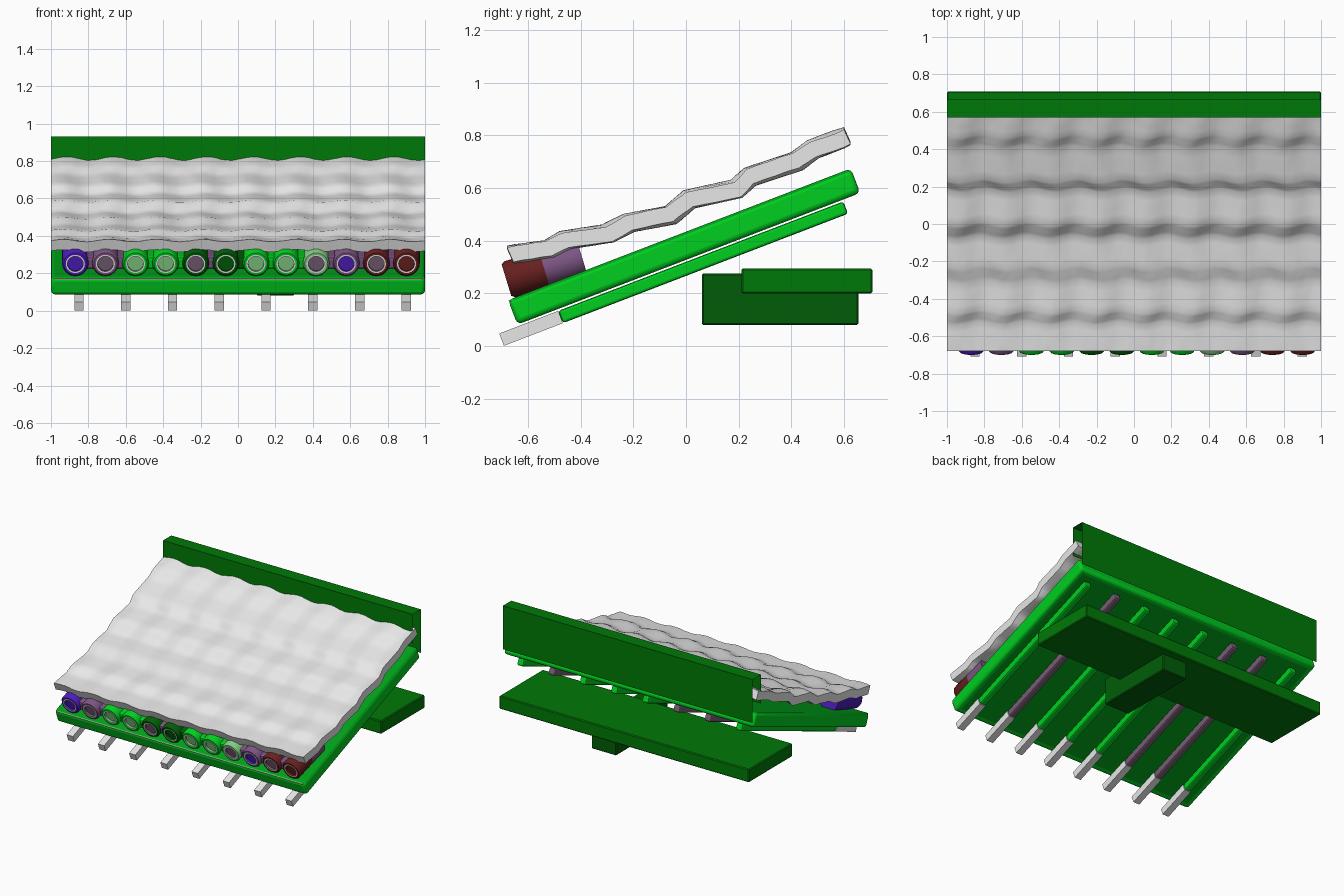
import bpy, bmesh, math, random
from mathutils import Matrix

random.seed(4)
if "Cube" in bpy.data.objects:
    bpy.data.objects.remove(bpy.data.objects["Cube"])


def material(name, rgb):
    m = bpy.data.materials.new(name)
    m.use_nodes = True
    m.diffuse_color = (*rgb, 1)
    m.node_tree.nodes["Principled BSDF"].inputs["Base Color"].default_value = (*rgb, 1)
    return m


GREEN = material("bright green", (0, 0.62, 0.014))
PANEL = material("panel green", (0, 0.36, 0.01))
DARK = material("dark green", (0, 0.19, 0.002))
DEEP = material("deep green", (0, 0.11, 0.002))
PALE = material("pale green", (0.22, 0.6, 0.22))
GREY = material("light grey", (0.8, 0.8, 0.8))
PURPLE = material("dull purple", (0.2, 0.09, 0.23))
MAUVE = material("grey mauve", (0.18, 0.11, 0.17))
BROWN = material("dark red", (0.14, 0.014, 0.014))
BLUE = material("violet blue", (0.075, 0.012, 0.5))

PITCH = math.radians(21)


def finish(name, bm, mats, loc=(0, 0, 0), tilt=0, smooth=False):
    bmesh.ops.recalc_face_normals(bm, faces=bm.faces)
    me = bpy.data.meshes.new(name)
    bm.to_mesh(me)
    bm.free()
    ob = bpy.data.objects.new(name, me)
    bpy.context.collection.objects.link(ob)
    for m in mats:
        me.materials.append(m)
    ob.location = loc
    ob.rotation_euler.x = tilt
    if smooth:
        for o in bpy.context.selected_objects:
            o.select_set(False)
        ob.select_set(True)
        bpy.context.view_layer.objects.active = ob
        bpy.ops.object.shade_smooth_by_angle(angle=math.radians(40))
    return ob


def box_mesh(size):
    bm = bmesh.new()
    bmesh.ops.create_cube(bm, size=1, matrix=Matrix.Diagonal((*size, 1)))
    return bm


def bevel(ob, width, segments):
    mod = ob.modifiers.new("rounded edges", "BEVEL")
    mod.width = width
    mod.segments = segments
    mod.limit_method = "ANGLE"


def box(name, lo, hi, mat, width=0.006):
    size = [b - a for a, b in zip(lo, hi)]
    mid = [(a + b) / 2 for a, b in zip(lo, hi)]
    bevel(finish(name, box_mesh(size), [mat], mid), width, 1)


# Sloping deck: bright edges, darker top, and a darker panel framed below
bm = box_mesh((2, 1.395, 0.1))
bm.normal_update()
for f in [f for f in bm.faces if abs(f.normal.z) > 0.9]:
    if f.normal.z < 0:
        bmesh.ops.inset_region(bm, faces=[f], thickness=0.038, use_even_offset=True)
    f.material_index = 1
deck = finish("roof_deck", bm, [GREEN, PANEL], (0, -0.007, 0.378), PITCH, True)
bevel(deck, 0.02, 3)

# Pale worn line along the deck's front top edge
finish("deck_edge_line", box_mesh((1.97, 0.009, 0.009)), [PALE], (0, -0.668, 0.17), PITCH)

# Rafters with bare grey tails
rafter_mats = [GREEN, MAUVE, MAUVE, GREEN, GREEN, GREEN, MAUVE, GREEN]
for i, mat in enumerate(rafter_mats):
    x = -0.85 + 0.25 * i
    for part, s0, s1, m in (("tail", -0.7, -0.46, GREY), ("rafter", -0.46, 0.7, mat)):
        bm = box_mesh((0.05, s1 - s0, 0.05))
        mid = (s0 + s1) / 2
        loc = (x, -0.047 + mid * math.cos(PITCH), 0.275 + mid * math.sin(PITCH))
        ob = finish(f"{part}_{i + 1}", bm, [m], loc, PITCH)
        if part == "rafter":
            bevel(ob, 0.01, 2)

# Supporting beam and bracket
box("cross_beam", (-1, 0.21, 0.2), (1, 0.708, 0.295), DARK)
box("beam_bracket", (0.1, 0.06, 0.08), (0.3, 0.655, 0.275), DEEP)

# Ridge cover: thin folded sheet, open at the ends and below
bm = bmesh.new()
fold = [(0.57, 0.72), (0.57, 0.93), (0.665, 0.93), (0.665, 0.615)]
rows = [[bm.verts.new((x, y, z)) for y, z in fold] for x in (-1, 1)]
for a in range(3):
    bm.faces.new((rows[0][a], rows[0][a + 1], rows[1][a + 1], rows[1][a]))
finish("ridge_cover", bm, [DARK])

# Wavy tiled sheet, stepped at every course
profile = [(-0.68, 0.375), (-0.53, 0.395), (-0.47, 0.43), (-0.31, 0.455),
           (-0.23, 0.495), (-0.07, 0.525), (0, 0.585), (0.18, 0.625),
           (0.23, 0.67), (0.41, 0.73), (0.47, 0.775), (0.6, 0.825)]
bm = bmesh.new()
COLS, SUB = 128, 4
path = []
for (y0, z0), (y1, z1) in zip(profile, profile[1:]):
    path += [(y0 + (y1 - y0) * k / SUB, z0 + (z1 - z0) * k / SUB) for k in range(SUB)]
path.append(profile[-1])
grid = []
for r, (y, z) in enumerate(path):
    row = []
    shift = 0 if r in (0, len(path) - 1) else 0.01
    phase = 0.5 * math.sin(r * 0.4)
    for c in range(COLS + 1):
        x = -1 + 2 * c / COLS
        wave = math.sin(x * math.tau / 0.25 + phase)
        jitter = random.uniform(-0.001, 0.001)
        row.append(bm.verts.new((x, y - shift * wave, z + 0.006 * wave + jitter)))
    grid.append(row)
for lower, upper in zip(grid, grid[1:]):
    for c in range(COLS):
        bm.faces.new((lower[c], lower[c + 1], upper[c + 1], upper[c]))
under = bmesh.ops.extrude_face_region(bm, geom=bm.faces[:], use_keep_orig=True)["geom"]
bmesh.ops.translate(bm, vec=(0, 0.025, -0.055),
                    verts=[v for v in under if isinstance(v, bmesh.types.BMVert)])
finish("tile_sheet", bm, [GREY], smooth=True)


# Round eave tiles: lathed barrels with a pale ring round a recessed end
def barrel(name, x, front, centre):
    outline = [(0, 0.015), (0.042, 0.015), (0.042, 0), (0.051, 0), (0.062, 0),
               (0.071, 0.012), (0.071, 0.15), (0.071, 0.3), (0, 0.3)]
    bm = bmesh.new()
    verts = [bm.verts.new((r, s, 0)) for r, s in outline]
    edges = [bm.edges.new(p) for p in zip(verts, verts[1:])]
    bmesh.ops.spin(bm, geom=verts + edges, cent=(0, 0, 0), axis=(0, 1, 0),
                   angle=math.tau, steps=24)
    bmesh.ops.remove_doubles(bm, verts=bm.verts, dist=0.0005)
    for f in bm.faces:
        mid = f.calc_center_median()
        radius = math.hypot(mid.x, mid.z)
        if mid.y > 0.15:
            f.material_index = 3
        elif radius < 0.043:
            f.material_index = 2
        elif radius < 0.051:
            f.material_index = 1
    back = PURPLE if front is BROWN else front
    finish(name, bm, [front, GREY, centre, back], (x, -0.682, 0.25), math.radians(17), True)


tiles = [(BLUE, BLUE), (PURPLE, MAUVE), (GREEN, PALE), (GREEN, PALE),
         (DEEP, MAUVE), (DEEP, DEEP), (GREEN, PALE), (GREEN, PALE),
         (PALE, MAUVE), (PURPLE, BLUE), (BROWN, MAUVE), (BROWN, BROWN)]
for i, (front, centre) in enumerate(tiles):
    x = -0.87 + 0.161 * i
    barrel(f"eave_tile_{i + 1}", x, front, centre)
    # Small pan tile filling the gap to the next barrel
    if i < len(tiles) - 1:
        pan = PURPLE if i in (0, 1, 4, 8, 9, 10) else front
        bm = box_mesh((0.08, 0.26, 0.07))
        ob = finish(f"pan_tile_{i + 1}", bm, [pan], (x + 0.08, -0.535, 0.29), math.radians(17))
        bevel(ob, 0.015, 2)
